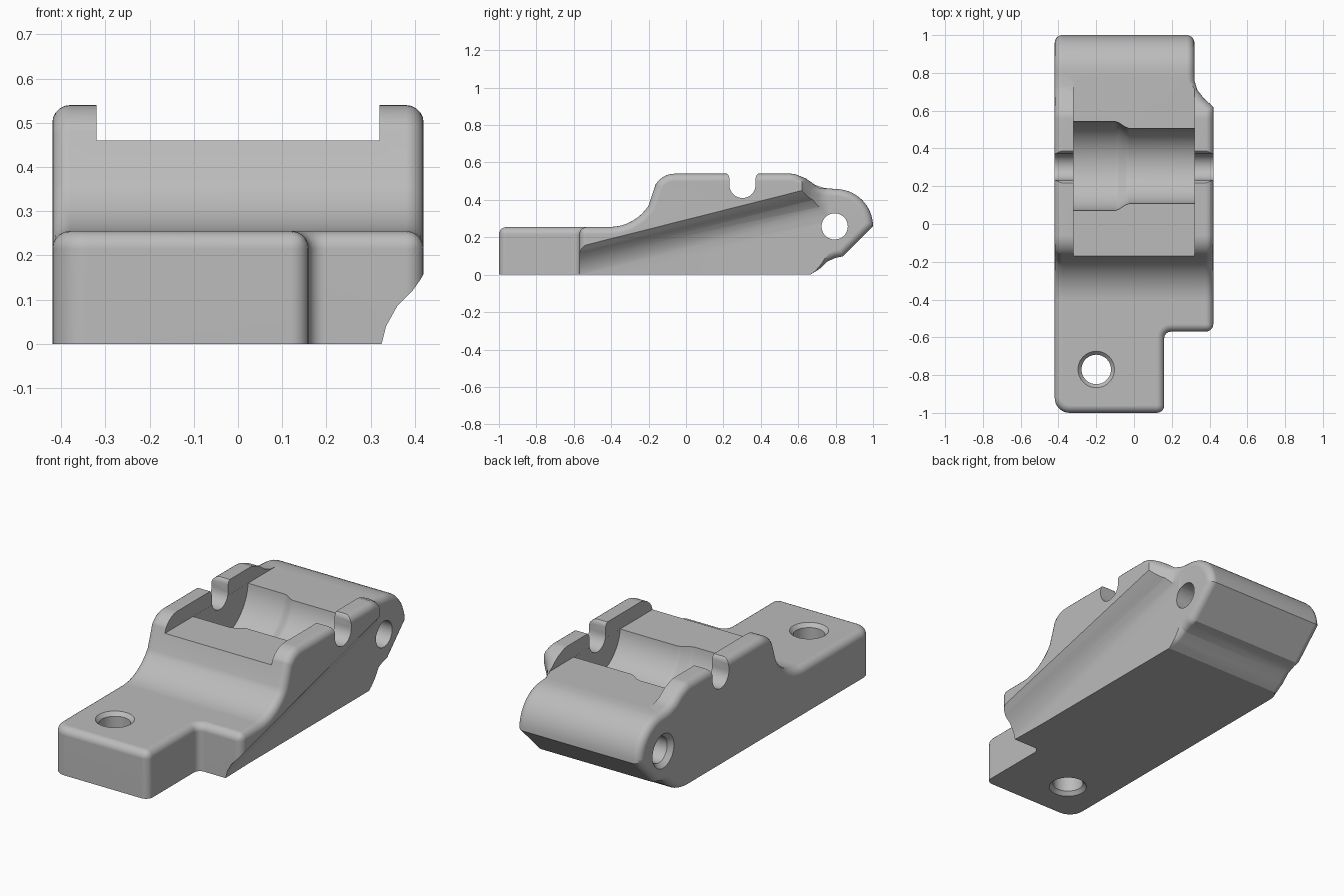
import bpy, bmesh
from math import sin, cos, pi, radians

if "Cube" in bpy.data.objects:
    bpy.data.objects.remove(bpy.data.objects["Cube"], do_unlink=True)


def arc(cu, cv, r, a0, a1, n):
    """Points on a circular arc, angles in degrees."""
    return [(cu + r * cos(radians(a0 + (a1 - a0) * i / n)),
             cv + r * sin(radians(a0 + (a1 - a0) * i / n))) for i in range(n + 1)]


def finish(name, bm):
    bmesh.ops.recalc_face_normals(bm, faces=bm.faces)
    mesh = bpy.data.meshes.new(name)
    bm.to_mesh(mesh)
    bm.free()
    obj = bpy.data.objects.new(name, mesh)
    bpy.context.collection.objects.link(obj)
    return obj


def prism(name, pts, lo, hi, place):
    """Extrude a 2D outline from lo to hi; place(u, v, t) gives the position."""
    bm = bmesh.new()
    a = [bm.verts.new(place(u, v, lo)) for u, v in pts]
    b = [bm.verts.new(place(u, v, hi)) for u, v in pts]
    bm.faces.new(a)
    bm.faces.new(b[::-1])
    for i in range(len(pts)):
        j = (i + 1) % len(pts)
        bm.faces.new((a[i], b[i], b[j], a[j]))
    return finish(name, bm)


def lathe(name, pts, place, n=48):
    """Closed turned solid from (radius, distance) pairs."""
    bm = bmesh.new()
    rings = [[bm.verts.new(place(r * cos(2 * pi * i / n), r * sin(2 * pi * i / n), t))
              for i in range(n)] for r, t in pts]
    bm.faces.new(rings[0])
    bm.faces.new(rings[-1][::-1])
    for a, b in zip(rings, rings[1:]):
        for i in range(n):
            j = (i + 1) % n
            bm.faces.new((a[i], b[i], b[j], a[j]))
    return finish(name, bm)


def combine(obj, tool, operation='DIFFERENCE'):
    tool.hide_render = True
    mod = obj.modifiers.new("cut", 'BOOLEAN')
    mod.operation = operation
    mod.solver = 'EXACT'
    mod.object = tool
    bpy.context.view_layer.objects.active = obj
    bpy.ops.object.modifier_apply(modifier=mod.name)
    bpy.data.objects.remove(tool, do_unlink=True)


def along_x(u, v, t):
    return (t, u, v)


def along_z(u, v, t):
    return (u, v, t)


# Side profile: foot, ramp, raised cheeks, rounded pivot end, undercut
side = [(-1.1, 0), (-1.1, 0.255)]
side += arc(-0.41, 0.505, 0.25, -90, -33, 8)
side += arc(-0.06, 0.42, 0.12, 148, 90, 7)
side += [(0.56, 0.54), (0.585, 0.537), (0.64, 0.515), (0.69, 0.48), (0.74, 0.463)]
side += arc(0.8, 0.258, 0.2, 90, 0, 14)
side += [(0.84, 0.098), (0.80, 0.09), (0.755, 0.07), (0.72, 0.035), (0.665, 0)]
bracket = prism("bracket_body", side, -0.6, 0.6, along_x)

# Plan outline: stepped foot and narrowed rear
plan = arc(-0.34, -0.92, 0.08, 180, 270, 8) + [(0.16, -1)]
plan += arc(0.195, -0.605, 0.035, 180, 90, 4)
plan += [(0.42, -0.57), (0.42, 0.62), (0.37, 0.665), (0.335, 0.71),
         (0.32, 0.76), (0.32, 1.1), (-0.42, 1.1)]
combine(bracket, prism("plan_outline", plan, -0.1, 0.8, along_z), 'INTERSECT')

# Round the outer edges, leaving the base sharp
bm = bmesh.new()
bm.from_mesh(bracket.data)
bmesh.ops.remove_doubles(bm, verts=bm.verts, dist=1e-5)
edges = [e for e in bm.edges if e.calc_face_angle(0) > 0.9
         and (e.verts[0].co.z + e.verts[1].co.z) / 2 > 0.01]
bmesh.ops.bevel(bm, geom=edges, offset=0.04, offset_type='OFFSET', segments=5,
                profile=0.5, affect='EDGES', clamp_overlap=False)
bmesh.ops.recalc_face_normals(bm, faces=bm.faces)
bm.to_mesh(bracket.data)
bm.free()

# Sloping cove under the left flange
cove = [(0.445, -0.03), (0.395, 0.03), (0.36, 0.065), (0.335, 0.11), (0.325, 0.15),
        (0.3205, 0.2), (0.3205, 1), (0.7, 1), (0.7, -0.03)]
combine(bracket, prism("cove_cutter", cove, -0.8, 0.8,
                       lambda x, d, y: (x, y, 0.15 + 0.252 * (y + 0.57) - d)))

# Pocket between the cheeks
pocket = [(-0.3, 0.46), (0.85, 0.46), (0.85, 0.8), (-0.3, 0.8)]
combine(bracket, prism("pocket_cutter", pocket, -0.32, 0.32, along_x))

# Stepped cradle for the shaft
bore = [(0.237, -0.3195), (0.237, -0.1), (0.23, -0.08), (0.207, -0.045),
        (0.2, -0.025), (0.2, 0.3195)]
combine(bracket, lathe("cradle_cutter", bore,
                       lambda u, v, t: (t, 0.307 + u, 0.48 + v), 72))

# Shaft slots through both cheeks, with eased rims
slot = arc(0.302, 0.48, 0.07, 180, 360, 16)
slot += [(0.372, 0.518), (0.378, 0.533), (0.392, 0.545), (0.392, 0.7),
         (0.212, 0.7), (0.212, 0.545), (0.226, 0.533), (0.232, 0.518)]
combine(bracket, prism("slot_cutter", slot, -0.6, 0.6, along_x))

# Countersunk mounting hole and pivot hole
mount = [(0.115, -0.02), (0.078, 0.02), (0.078, 0.235), (0.115, 0.275)]
combine(bracket, lathe("mount_hole_cutter", mount,
                       lambda u, v, t: (u - 0.2, v - 0.77, t)))
pivot = [(0.11, -0.44), (0.07, -0.395), (0.07, 0.5)]
combine(bracket, lathe("pivot_hole_cutter", pivot,
                       lambda u, v, t: (t, 0.795 + u, 0.258 + v)))

# Plain grey finish
grey = bpy.data.materials.new("plain_grey")
grey.use_nodes = True
colour = (0.5, 0.5, 0.5, 1)
grey.diffuse_color = colour
grey.node_tree.nodes["Principled BSDF"].inputs["Base Color"].default_value = colour
bracket.data.materials.clear()
bracket.data.materials.append(grey)
for face in bracket.data.polygons:
    face.material_index = 0

# Smooth fillets with crisp edges
bpy.ops.object.select_all(action='DESELECT')
bracket.select_set(True)
bpy.context.view_layer.objects.active = bracket
bpy.ops.object.shade_smooth_by_angle(angle=radians(30))
weighted = bracket.modifiers.new("even_shading", 'WEIGHTED_NORMAL')
weighted.keep_sharp = True
